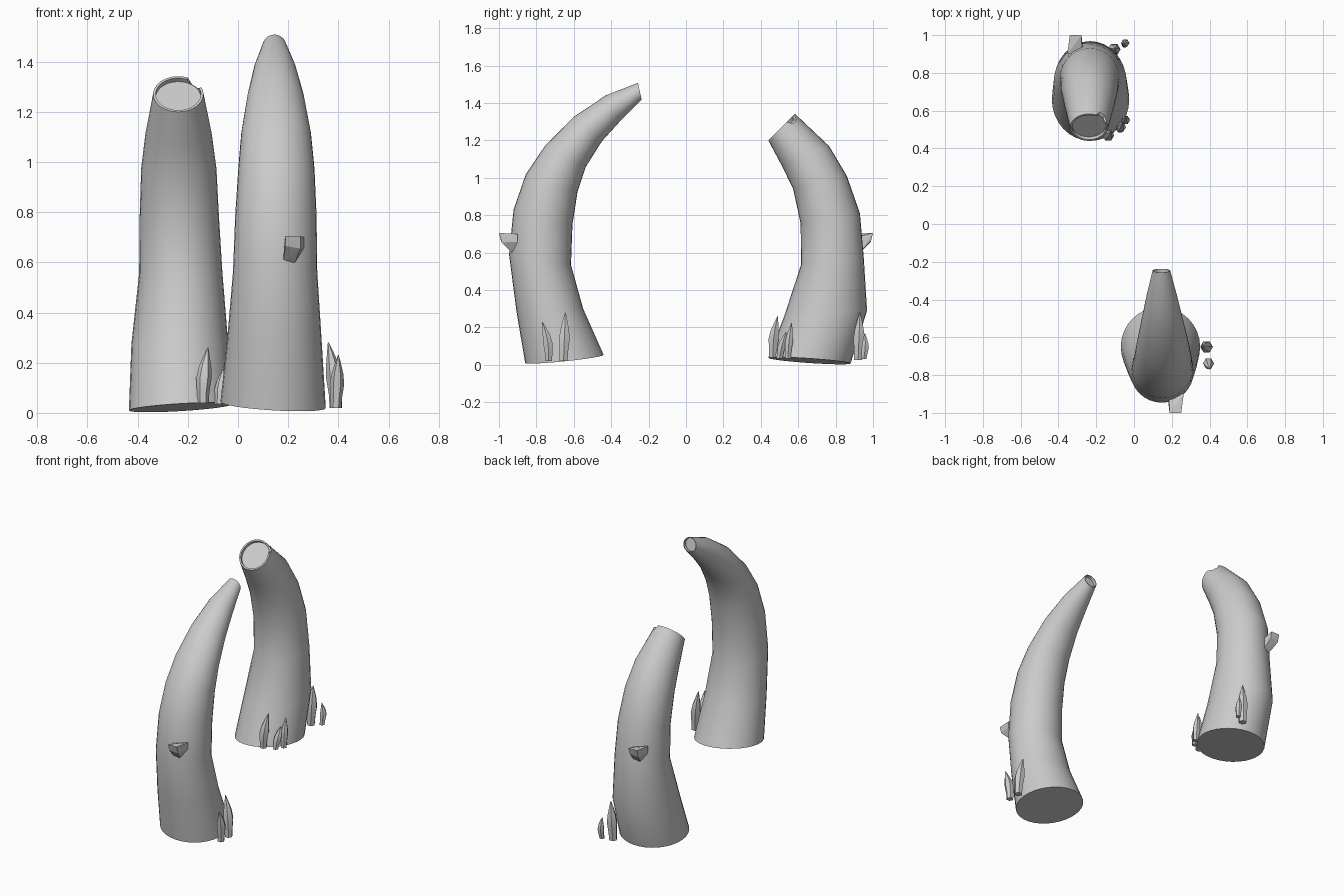
import bpy, bmesh
from math import sin, cos, pi, radians
from mathutils import Vector

if "Cube" in bpy.data.objects:
    bpy.data.objects.remove(bpy.data.objects["Cube"])


def finish(name, bm, smooth=True):
    bmesh.ops.recalc_face_normals(bm, faces=bm.faces)
    me = bpy.data.meshes.new(name)
    bm.to_mesh(me)
    bm.free()
    ob = bpy.data.objects.new(name, me)
    bpy.context.collection.objects.link(ob)
    if smooth:
        bpy.ops.object.select_all(action='DESELECT')
        ob.select_set(True)
        bpy.context.view_layer.objects.active = ob
        bpy.ops.object.shade_smooth_by_angle(angle=radians(35))
    return ob


def loft(name, loops, smooth=True):
    bm = bmesh.new()
    rings = [[bm.verts.new(p) for p in loop] for loop in loops]
    n = len(rings[0])
    for a, b in zip(rings, rings[1:]):
        for i in range(n):
            j = (i + 1) % n
            bm.faces.new((a[i], a[j], b[j], b[i]))
    bm.faces.new(rings[0][::-1])
    bm.faces.new(rings[-1])
    return finish(name, bm, smooth)


def horn(name, stations, base_tilt, notch=None, n=32):
    """stations: outer y, outer z, inner y, inner z, half width, centre x"""
    loops = []
    for k, (oy, oz, iy, iz, w, cx) in enumerate(stations):
        c = Vector((cx, (oy + iy) / 2, (oz + iz) / 2))
        up = Vector((0, (oy - iy) / 2, (oz - iz) / 2))
        side = Vector((w, 0, base_tilt * w if k == 0 else 0))
        loops.append([c + side * cos(2 * pi * i / n) + up * sin(2 * pi * i / n)
                      for i in range(n)])
    # open end: thin rim around a slightly sunken face
    axis = Vector((0, -up.z, up.y)).normalized()
    prev = sum(loops[-2], Vector()) / n
    if axis.dot(c - prev) < 0:
        axis = -axis
    rim = [c + (p - c) * 0.9 for p in loops[-1]]
    floor = [p - axis * 0.02 for p in rim]
    # chipped edge
    if notch:
        for i in notch:
            loops[-1][i] -= axis * 0.03
            rim[i] -= axis * 0.019
    return loft(name, loops + [rim, floor])


# Front horn, intact
horn("front_horn", [
    (-.86, .01, -.44, .053, .21, .14),
    (-.907, .29, -.55, .30, .188, .145),
    (-.946, .59, -.615, .535, .168, .148),
    (-.922, .83, -.607, .75, .162, .151),
    (-.856, 1.02, -.58, .925, .152, .153),
    (-.754, 1.17, -.535, 1.06, .139, .152),
    (-.60, 1.326, -.45, 1.195, .113, .15),
    (-.43, 1.44, -.35, 1.305, .083, .147),
    (-.257, 1.508, -.237, 1.417, .047, .145)], -.06)

# Rear horn, broken off shorter with a chip in its rim
horn("rear_horn", [
    (.88, .007, .44, .037, .205, -.23),
    (.968, .29, .525, .26, .193, -.232),
    (.950, .58, .615, .535, .166, -.228),
    (.93, .81, .613, .755, .158, -.234),
    (.86, 1.01, .573, .94, .150, -.236),
    (.765, 1.17, .515, 1.06, .132, -.237),
    (.583, 1.342, .44, 1.2, .10, -.238)], .06, notch=(3, 4, 5))


# Faceted pegs on the outer curves
def peg(name, sign, shift):
    pts = [(.18, -.93, .60), (.227, -.93, .60), (.188, -1, .705), (.25, -1, .705),
           (.19, -.99, .665), (.25, -.985, .655), (.185, -.90, .68),
           (.263, -.90, .70), (.263, -.90, .657)]
    bm = bmesh.new()
    for x, y, z in pts:
        bm.verts.new((x * sign + shift, y * sign, z))
    bmesh.ops.convex_hull(bm, input=bm.verts)
    finish(name, bm, False)


peg("front_peg", 1, 0)
peg("rear_peg", -1, -.09)


# Curved grass blades around the bases
def blade(name, base, tip, r, bend):
    base, tip, bend = Vector(base), Vector(tip), Vector(bend)
    loops = []
    for t, s in ((0, .75), (.2, .8), (.45, 1), (.65, .8), (.85, .4), (1, .06)):
        c = base.lerp(tip, t) + bend * sin(pi * t)
        loops.append([c + Vector((cos(a), sin(a), 0)) * r * s
                      for a in (i * pi / 3 for i in range(6))])
    loft(name, loops)


blades = [
    ((.39, -.655, .02), (.36, -.645, .28), .033, (.008, 0, 0)),
    ((.39, -.735, .02), (.40, -.768, .23), .029, (0, .012, 0)),
    ((-.14, .465, .04), (-.12, .49, .26), .031, (-.005, -.008, 0)),
    ((-.075, .50, .035), (-.06, .535, .175), .025, (0, -.004, 0)),
    ((-.045, .545, .035), (-.045, .565, .225), .024, (0, -.004, 0)),
    ((-.11, .92, .025), (-.10, .93, .28), .034, (0, 0, 0)),
    ((-.05, .95, .03), (-.055, .955, .17), .022, (.006, .006, 0)),
]
for k, b in enumerate(blades):
    blade("grass_blade_%d" % (k + 1), *b)
